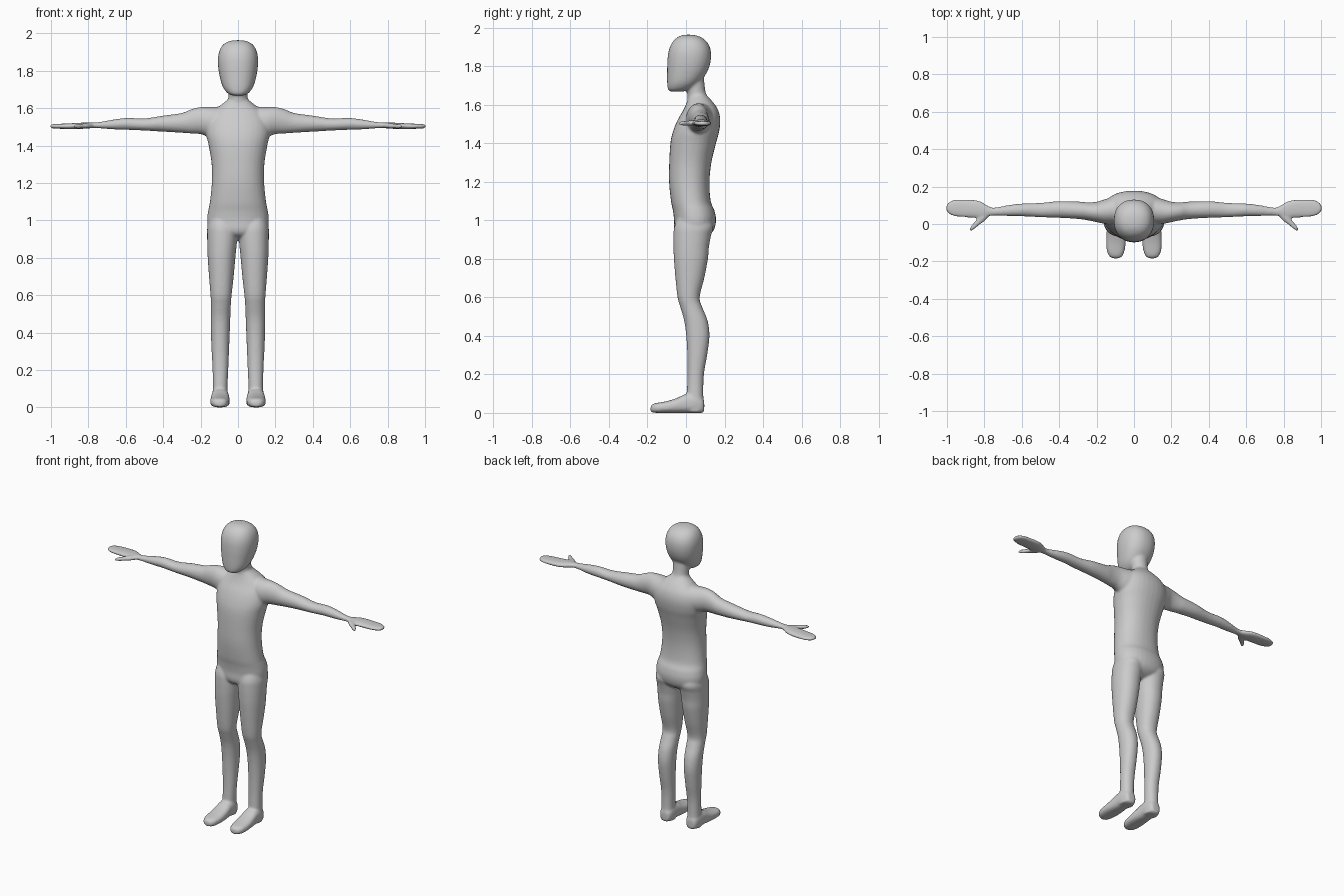
import bpy, bmesh, math
from mathutils import Vector

SIDES = 32
bm = bmesh.new()


def smooth_rows(rows, steps=4):
    """Catmull-Rom interpolation between cross-section rows."""
    out = []
    for i in range(len(rows) - 1):
        a, b = rows[max(i - 1, 0)], rows[i]
        c, d = rows[i + 1], rows[min(i + 2, len(rows) - 1)]
        for s in range(steps):
            t = s / steps
            out.append([0.5 * (2 * q + (r - p) * t + (2 * p - 5 * q + 4 * r - w) * t * t
                               + (3 * q - p - 3 * r + w) * t ** 3)
                        for p, q, r, w in zip(a, b, c, d)])
    out.append(list(rows[-1]))
    return out


def loft(rows, place, power=2.0):
    """Skin closed rings. Row: position, low/high of first and second cross axis."""
    rings = []
    for t, u0, u1, v0, v1 in smooth_rows(rows):
        ring = []
        for k in range(SIDES):
            a = 2 * math.pi * k / SIDES
            c, s = math.cos(a), math.sin(a)
            u = math.copysign(abs(c) ** (2 / power), c)
            v = math.copysign(abs(s) ** (2 / power), s)
            ring.append(bm.verts.new(place(t, (u0 + u1 + u * (u1 - u0)) / 2,
                                           (v0 + v1 + v * (v1 - v0)) / 2)))
        rings.append(ring)
    faces = [bm.faces.new(rings[0]), bm.faces.new(rings[-1])]
    for r0, r1 in zip(rings, rings[1:]):
        for k in range(SIDES):
            n = (k + 1) % SIDES
            faces.append(bm.faces.new((r0[k], r0[n], r1[n], r1[k])))
    bmesh.ops.recalc_face_normals(bm, faces=faces)


def upright(side=1):
    return lambda t, u, v: Vector((side * u, v, t))


def centred(rows):
    return [(z, -w, w, y0, y1) for z, w, y0, y1 in rows]


# torso: height, half width, front, back
loft(centred([
    (0.90, 0.05, 0.00, 0.07), (0.92, 0.11, -0.045, 0.115), (0.95, 0.155, -0.062, 0.145),
    (1.00, 0.165, -0.062, 0.156), (1.05, 0.160, -0.068, 0.148), (1.10, 0.150, -0.078, 0.128),
    (1.20, 0.140, -0.088, 0.122), (1.30, 0.141, -0.087, 0.132), (1.40, 0.157, -0.081, 0.156),
    (1.46, 0.170, -0.068, 0.172), (1.52, 0.168, -0.044, 0.178), (1.57, 0.145, -0.015, 0.168),
    (1.61, 0.100, 0.003, 0.143), (1.64, 0.062, 0.012, 0.115), (1.66, 0.045, 0.02, 0.10)]),
    upright(), 2.2)

# neck
loft(centred([(1.56, 0.065, 0.005, 0.13), (1.62, 0.056, 0.008, 0.122),
              (1.66, 0.050, 0.006, 0.103), (1.72, 0.053, 0.0, 0.095),
              (1.78, 0.055, 0.0, 0.09)]), upright())

# head
loft(centred([
    (1.667, 0.020, -0.075, -0.03), (1.673, 0.045, -0.090, 0.005), (1.69, 0.066, -0.096, 0.040),
    (1.72, 0.084, -0.098, 0.075), (1.77, 0.098, -0.098, 0.110), (1.82, 0.106, -0.097, 0.127),
    (1.87, 0.107, -0.092, 0.130), (1.91, 0.098, -0.079, 0.119), (1.94, 0.079, -0.057, 0.094),
    (1.957, 0.050, -0.030, 0.062), (1.963, 0.018, -0.005, 0.03)]), upright(), 2.25)

for side in (-1, 1):
    # leg: height, inner, outer, front, back
    loft([
        (1.04, 0.03, 0.140, -0.03, 0.11), (0.97, 0.006, 0.163, -0.060, 0.142),
        (0.92, 0.003, 0.165, -0.065, 0.130), (0.86, 0.008, 0.164, -0.065, 0.119),
        (0.80, 0.014, 0.162, -0.063, 0.114), (0.70, 0.023, 0.155, -0.055, 0.095),
        (0.60, 0.034, 0.147, -0.044, 0.071), (0.55, 0.038, 0.145, -0.030, 0.084),
        (0.48, 0.041, 0.146, -0.010, 0.112), (0.40, 0.044, 0.145, 0.001, 0.122),
        (0.30, 0.048, 0.141, 0.007, 0.110), (0.20, 0.052, 0.136, 0.008, 0.093),
        (0.10, 0.056, 0.135, 0.004, 0.090), (0.04, 0.052, 0.138, 0.00, 0.093),
        (0.004, 0.054, 0.136, 0.00, 0.090)], upright(side), 2.15)

    # foot, from toe to heel: y, inner, outer, bottom, top
    loft([
        (-0.184, 0.085, 0.110, 0.008, 0.030), (-0.176, 0.066, 0.128, 0.002, 0.044),
        (-0.15, 0.052, 0.144, 0.0, 0.052), (-0.10, 0.044, 0.149, 0.0, 0.061),
        (-0.05, 0.044, 0.147, 0.0, 0.076), (0.0, 0.048, 0.143, 0.0, 0.098),
        (0.05, 0.050, 0.140, 0.0, 0.100), (0.085, 0.060, 0.130, 0.0, 0.08),
        (0.095, 0.075, 0.115, 0.01, 0.06)],
        lambda t, u, v: Vector((side * u, t, v)), 2.6)

    # arm: distance out, front, back, bottom, top
    along = lambda t, u, v: Vector((side * t, u, v))
    loft([
        (0.04, 0.03, 0.13, 1.48, 1.60), (0.10, 0.004, 0.146, 1.45, 1.607),
        (0.15, 0.000, 0.134, 1.445, 1.607), (0.20, 0.010, 0.119, 1.461, 1.606),
        (0.25, 0.020, 0.116, 1.464, 1.594), (0.30, 0.027, 0.120, 1.468, 1.574),
        (0.40, 0.033, 0.122, 1.474, 1.560), (0.50, 0.036, 0.113, 1.480, 1.545),
        (0.59, 0.041, 0.110, 1.484, 1.548), (0.66, 0.042, 0.103, 1.486, 1.540),
        (0.74, 0.044, 0.089, 1.492, 1.526), (0.79, 0.042, 0.092, 1.494, 1.523),
        (0.83, 0.045, 0.10, 1.495, 1.520)], along)

    # flat mitten hand
    loft([
        (0.76, 0.047, 0.086, 1.495, 1.523), (0.79, 0.037, 0.103, 1.492, 1.523),
        (0.82, 0.032, 0.121, 1.490, 1.523), (0.86, 0.033, 0.130, 1.488, 1.521),
        (0.91, 0.036, 0.133, 1.488, 1.518), (0.96, 0.041, 0.130, 1.490, 1.516),
        (0.99, 0.054, 0.117, 1.491, 1.514), (1.003, 0.07, 0.10, 1.495, 1.511)], along, 2.3)

    # thumb: slanting forwards from the wrist
    base, tip = Vector((0.775, 0.066, 1.507)), Vector((0.878, -0.034, 1.502))
    run = tip - base
    across = Vector((-run.y, run.x, 0)).normalized()

    def thumb_place(t, u, v):
        p = base + run * t + across * u + Vector((0, 0, v))
        return Vector((side * p.x, p.y, p.z))

    loft([(0.0, -0.016, 0.016, -0.012, 0.012), (0.35, -0.021, 0.021, -0.014, 0.014),
          (0.6, -0.015, 0.016, -0.013, 0.013), (0.85, -0.012, 0.012, -0.012, 0.012),
          (1.0, -0.006, 0.006, -0.008, 0.008)], thumb_place)

# one continuous skin
mesh = bpy.data.meshes.new("body")
bm.to_mesh(mesh)
bm.free()
body = bpy.data.objects.new("body", mesh)
bpy.context.collection.objects.link(body)
grey = bpy.data.materials.new("plain grey")
grey.diffuse_color = (0.6, 0.6, 0.6, 1)
mesh.materials.append(grey)

blend = body.modifiers.new("blend", "REMESH")
blend.mode = "VOXEL"
blend.voxel_size = 0.007
blend.use_smooth_shade = True
soften = body.modifiers.new("soften", "SMOOTH")
soften.factor = 0.5
soften.iterations = 7
